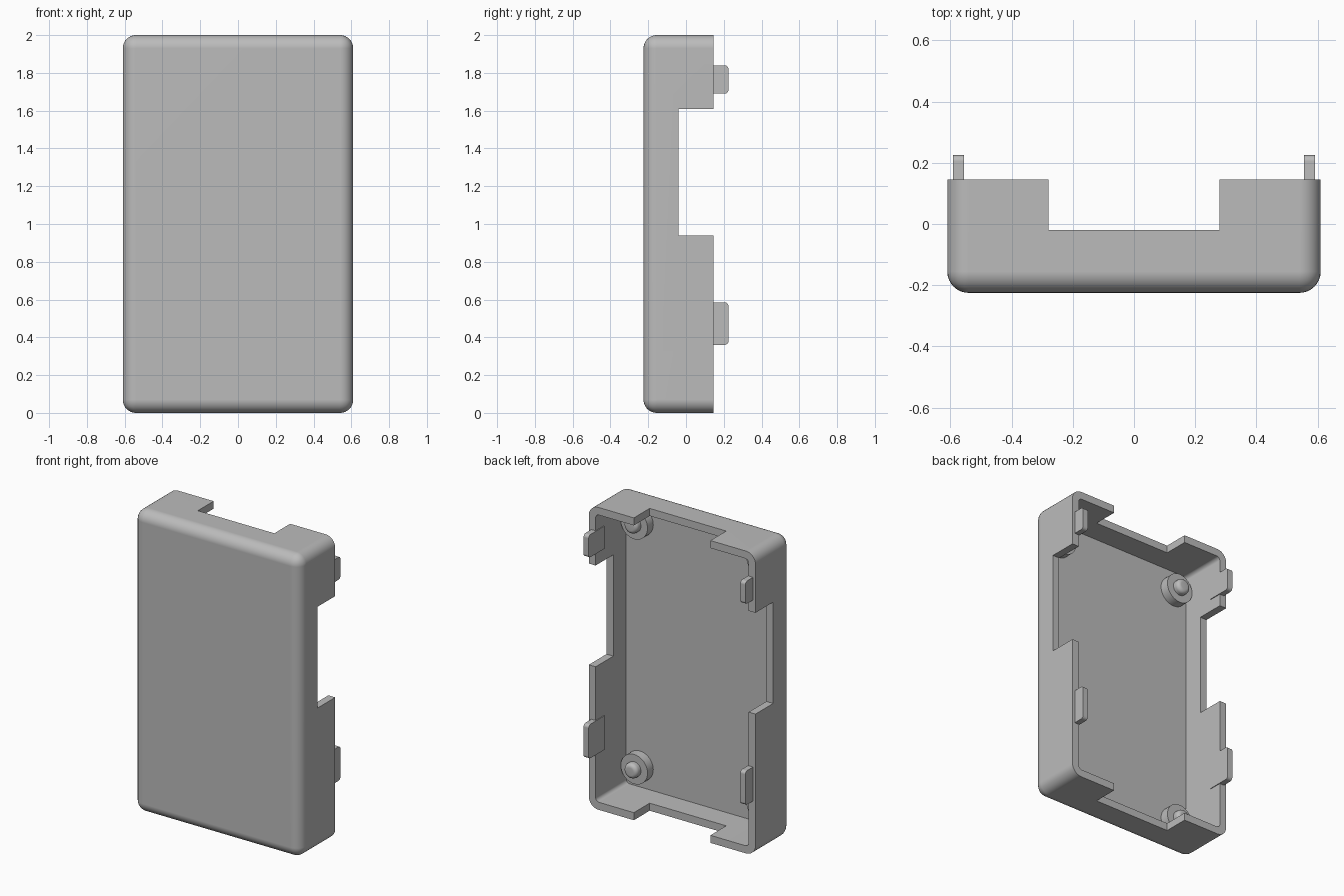
import bpy, bmesh
from mathutils import Vector, Matrix
from math import radians, pi, sin, cos

if "Cube" in bpy.data.objects:
    bpy.data.objects.remove(bpy.data.objects["Cube"], do_unlink=True)

grey = bpy.data.materials.new("plain grey")
grey.use_nodes = True
grey.diffuse_color = (0.5, 0.5, 0.5, 1)
grey.node_tree.nodes["Principled BSDF"].inputs["Base Color"].default_value = (0.5, 0.5, 0.5, 1)

WIDTH, HEIGHT, WALL = 0.61, 2.0, 0.05
FRONT, RIM = -0.225, 0.145


def add_object(name, bm):
    bmesh.ops.recalc_face_normals(bm, faces=bm.faces)
    mesh = bpy.data.meshes.new(name)
    bm.to_mesh(mesh)
    bm.free()
    mesh.materials.append(grey)
    ob = bpy.data.objects.new(name, mesh)
    bpy.context.collection.objects.link(ob)
    return ob


def box(name, lo, hi, radius=0, segments=8, rounded=None):
    """Box between two corners; rounds the edges accepted by the rule."""
    lo, hi = Vector(lo), Vector(hi)
    bm = bmesh.new()
    bmesh.ops.create_cube(bm, size=1)
    for v in bm.verts:
        v.co = (lo + hi) / 2 + v.co * (hi - lo)
    if rounded:
        edges = [e for e in bm.edges if rounded(e.verts[0].co, e.verts[1].co)]
        bmesh.ops.bevel(bm, geom=edges, offset=radius, segments=segments,
                        profile=0.5, affect='EDGES')
    return add_object(name, bm)


def activate(ob):
    bpy.ops.object.select_all(action='DESELECT')
    ob.select_set(True)
    bpy.context.view_layer.objects.active = ob


def finish(ob):
    activate(ob)
    bpy.ops.object.shade_smooth_by_angle(angle=radians(30))
    mod = ob.modifiers.new("flat_face_normals", 'WEIGHTED_NORMAL')
    mod.keep_sharp = True
    bpy.ops.object.modifier_apply(modifier=mod.name)


def cut(ob, cutter):
    cutter.hide_render = True
    activate(ob)
    mod = ob.modifiers.new("cut", 'BOOLEAN')
    mod.operation = 'DIFFERENCE'
    mod.solver = 'EXACT'
    mod.object = cutter
    bpy.ops.object.modifier_apply(modifier=mod.name)
    bpy.data.objects.remove(cutter, do_unlink=True)


# Shell: every edge is rounded except those of the open rim
shell = box("shell", (-WIDTH, FRONT, 0), (WIDTH, RIM, HEIGHT), 0.07, 8,
            lambda a, b: min(a.y, b.y) < 0)

# Cavity with small rounded corners
cut(shell, box("cavity_cutter", (-WIDTH + WALL, FRONT + WALL, WALL),
               (WIDTH - WALL, 0.4, HEIGHT - WALL), 0.025, 5,
               lambda a, b: abs(a.y - b.y) > 0.1))

# Openings through the end walls and the side walls
cut(shell, box("end_opening_cutter", (-0.28, -0.02, -0.2), (0.28, 0.4, 2.2)))
cut(shell, box("side_opening_cutter", (-0.8, -0.04, 0.94), (0.8, 0.4, 1.61)))
finish(shell)

# Snap tabs standing above the side walls
for side, sx in (("left", 1), ("right", -1)):
    for level, z0, z1 in (("lower", 0.36, 0.585), ("upper", 1.69, 1.84)):
        x0, x1 = sorted((sx * 0.555, sx * 0.592))
        finish(box(f"{side}_{level}_tab", (x0, 0.06, z0), (x1, 0.225, z1), 0.02, 4,
                   lambda a, b: min(a.y, b.y) > 0.2 and abs(a.x - b.x) > 0.01))


def boss(name, x, z):
    """Round post with a smaller round-nosed pin, turned about the y axis."""
    floor = FRONT + WALL
    pin, nose = 0.05, 0.025
    profile = [(0.098, -0.01), (0.098, 0.06), (pin, 0.06)]
    for i in range(6):
        a = i / 5 * pi / 2
        profile.append((pin - nose + nose * cos(a), 0.08 + nose * sin(a)))
    profile.append((0, 0.08 + nose))
    bm = bmesh.new()
    verts = [bm.verts.new((r, y, 0)) for r, y in profile]
    edges = [bm.edges.new(pair) for pair in zip(verts, verts[1:])]
    bmesh.ops.spin(bm, geom=verts + edges, cent=(0, 0, 0), axis=(0, 1, 0),
                   angle=2 * pi, steps=40, use_duplicate=False)
    bmesh.ops.remove_doubles(bm, verts=bm.verts, dist=0.0005)
    bmesh.ops.transform(bm, matrix=Matrix.Translation((x, floor, z)), verts=bm.verts)
    finish(add_object(name, bm))


# Corner posts on the inside of the front panel
for side, x in (("left", 0.46), ("right", -0.46)):
    for level, z in (("lower", 0.19), ("upper", 1.81)):
        boss(f"{side}_{level}_post", x, z)
